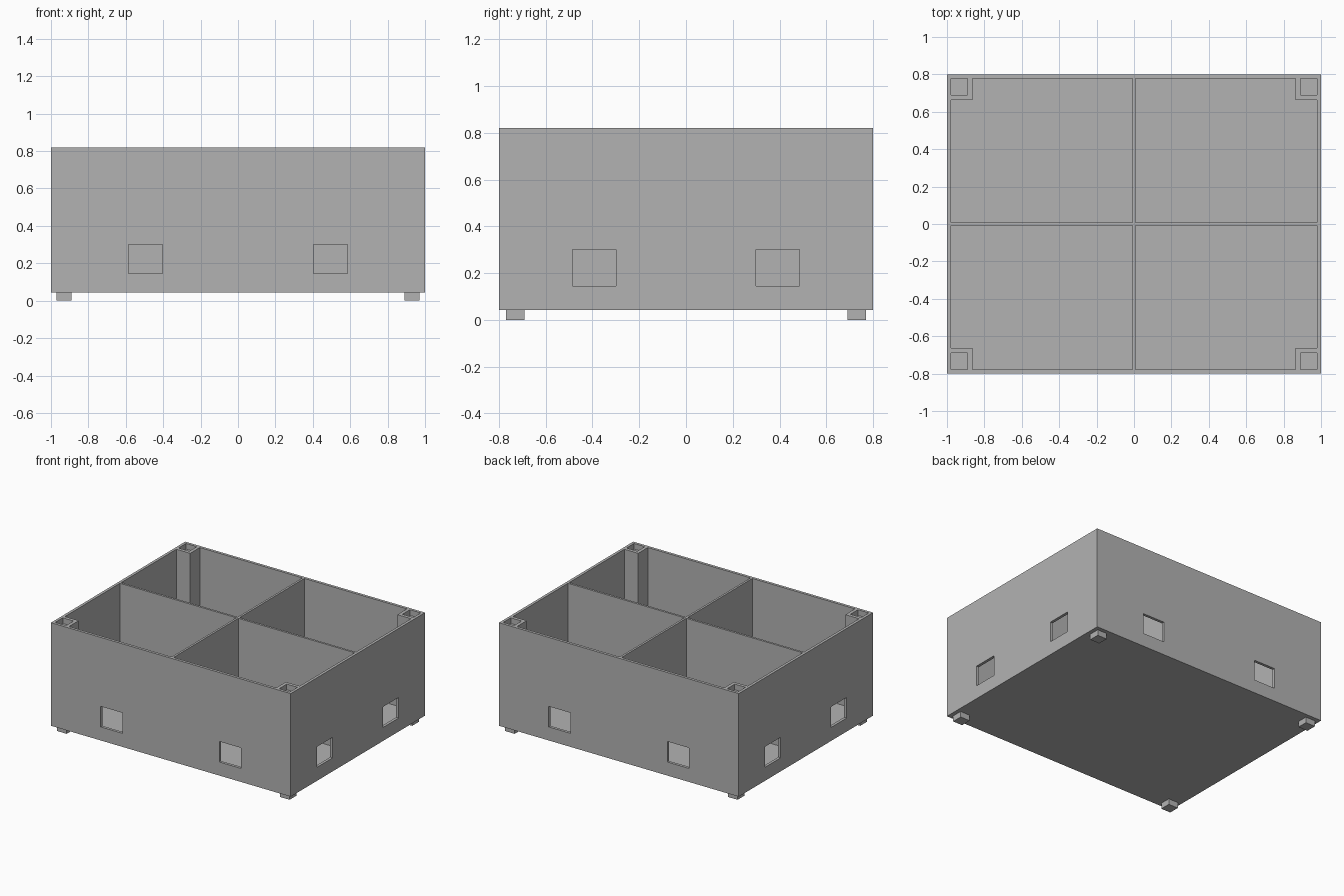
import bpy
import bmesh

if "Cube" in bpy.data.objects:
    bpy.data.objects.remove(bpy.data.objects["Cube"], do_unlink=True)

HALF_X, HALF_Y = 1.0, 0.8
BASE, FLOOR, TOP = 0.043, 0.065, 0.82
WALL, DIVIDER = 0.021, 0.008        # wall thickness, half divider thickness
POST, SOCKET = 0.115, 0.09          # corner post and its square socket
IN_X, IN_Y = HALF_X - WALL, HALF_Y - WALL
CORNERS = [(sx, sy) for sx in (-1, 1) for sy in (-1, 1)]

grey = bpy.data.materials.new("plain grey")
grey.use_nodes = True
colour = (0.45, 0.45, 0.45, 1)
grey.diffuse_color = colour
grey.node_tree.nodes["Principled BSDF"].inputs["Base Color"].default_value = colour


def prisms(name, profiles, low, high):
    """One object holding upright prisms raised from flat outlines."""
    bm = bmesh.new()
    for outline in profiles:
        face = bm.faces.new([bm.verts.new((x, y, low)) for x, y in outline])
        grown = bmesh.ops.extrude_face_region(bm, geom=[face])["geom"]
        verts = [v for v in grown if isinstance(v, bmesh.types.BMVert)]
        bmesh.ops.translate(bm, verts=verts, vec=(0, 0, high - low))
    bmesh.ops.recalc_face_normals(bm, faces=bm.faces)
    mesh = bpy.data.meshes.new(name)
    bm.to_mesh(mesh)
    bm.free()
    mesh.materials.append(grey)
    obj = bpy.data.objects.new(name, mesh)
    bpy.context.collection.objects.link(obj)
    return obj


def rect(x0, x1, y0, y1):
    return [(x0, y0), (x1, y0), (x1, y1), (x0, y1)]


def four(outline):
    """Mirror an outline into all four quarters."""
    return [[(x * sx, y * sy) for x, y in outline] for sx, sy in CORNERS]


def cut(target, cutter):
    cutter.hide_render = True
    mod = target.modifiers.new("cut", "BOOLEAN")
    mod.operation, mod.solver, mod.object = "DIFFERENCE", "EXACT", cutter
    bpy.context.view_layer.objects.active = target
    bpy.ops.object.modifier_apply(modifier=mod.name)
    bpy.data.objects.remove(cutter, do_unlink=True)


# Box body
box = prisms("divided_box", [rect(-HALF_X, HALF_X, -HALF_Y, HALF_Y)], BASE, TOP)

# Four compartments, each leaving a square post in the outer corner
cell = [(DIVIDER, DIVIDER), (IN_X, DIVIDER), (IN_X, IN_Y - POST),
        (IN_X - POST, IN_Y - POST), (IN_X - POST, IN_Y), (DIVIDER, IN_Y)]
cut(box, prisms("compartment_cutter", four(cell), FLOOR, TOP + 0.1))

# Shallow stacking sockets in the post tops
socket = rect(IN_X - SOCKET, IN_X, IN_Y - SOCKET, IN_Y)
cut(box, prisms("socket_cutter", four(socket), TOP - BASE, TOP + 0.1))

# Two openings through every wall
windows = four(rect(0.404, 0.585, IN_Y - 0.05, HALF_Y + 0.1))
windows += four(rect(IN_X - 0.05, HALF_X + 0.1, 0.30, 0.486))
cut(box, prisms("window_cutter", windows, 0.145, 0.30))

# Feet that fit the sockets
for (sx, sy), outline in zip(CORNERS, four(rect(0.89, 0.97, 0.69, 0.77))):
    name = ("back" if sy > 0 else "front") + ("_left" if sx > 0 else "_right")
    prisms(name + "_foot", [outline], 0, BASE)
